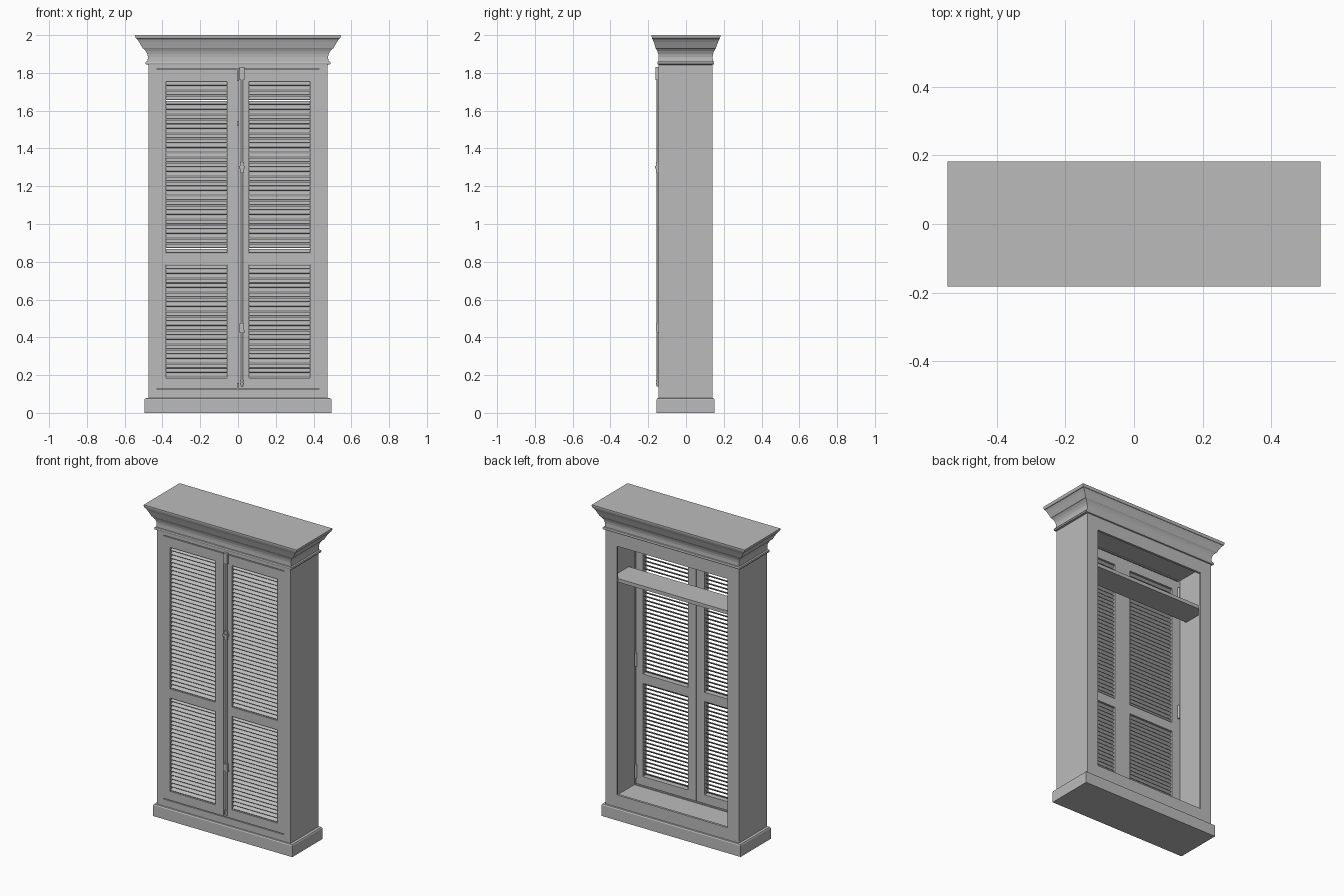
import bpy, bmesh, math
from mathutils import Matrix

if "Cube" in bpy.data.objects:
    bpy.data.objects.remove(bpy.data.objects["Cube"])

mat = bpy.data.materials.new("painted grey")
mat.diffuse_color = (0.5, 0.5, 0.5, 1)
mat.use_nodes = True
mat.node_tree.nodes["Principled BSDF"].inputs["Base Color"].default_value = mat.diffuse_color


def finish(bm, name):
    bmesh.ops.recalc_face_normals(bm, faces=bm.faces)
    me = bpy.data.meshes.new(name)
    bm.to_mesh(me)
    bm.free()
    me.materials.append(mat)
    ob = bpy.data.objects.new(name, me)
    bpy.context.collection.objects.link(ob)
    return ob


def loft(name, loops, closed=False):
    """Join four-point loops; cap the ends or close into a ring."""
    bm = bmesh.new()
    rings = [[bm.verts.new(p) for p in lp] for lp in loops]
    n = len(rings)
    for i in range(n if closed else n - 1):
        a, b = rings[i], rings[(i + 1) % n]
        for k in range(4):
            j = (k + 1) % 4
            bm.faces.new((a[k], a[j], b[j], b[k]))
    if not closed:
        bm.faces.new(rings[0])
        bm.faces.new(rings[-1])
    return finish(bm, name)


def flat_rect(hx, y0, y1, z):
    return [(-hx, y0, z), (hx, y0, z), (hx, y1, z), (-hx, y1, z)]


def upright_rect(hx, z0, z1, y):
    return [(-hx, y, z0), (hx, y, z0), (hx, y, z1), (-hx, y, z1)]


def add_box(bm, x0, x1, y0, y1, z0, z1):
    m = (Matrix.Translation(((x0 + x1) / 2, (y0 + y1) / 2, (z0 + z1) / 2))
         @ Matrix.Diagonal((x1 - x0, y1 - y0, z1 - z0, 1)))
    bmesh.ops.create_cube(bm, size=1, matrix=m)


def add_cyl(bm, x, y, z0, z1, r, n=16):
    bmesh.ops.create_cone(bm, cap_ends=True, segments=n, radius1=r, radius2=r,
                          depth=z1 - z0, matrix=Matrix.Translation((x, y, (z0 + z1) / 2)))


# plinth with a small stepped top edge
loft("plinth", [flat_rect(.495, -.155, .152, 0), flat_rect(.495, -.155, .152, .07),
                flat_rect(.491, -.151, .148, .077), flat_rect(.476, -.146, .141, .079)])

# hollow body: front door opening, wide inside, lipped opening at the back
body = [(.475, .075, 1.85, -.145), (.475, .075, 1.85, .14),
        (.395, .157, 1.758, .14), (.395, .157, 1.758, .125),
        (.44, .118, 1.828, .125), (.44, .118, 1.828, -.103),
        (.43, .123, 1.822, -.103), (.43, .123, 1.822, -.145)]
loft("cabinet_body", [upright_rect(*p) for p in body], closed=True)

# crown moulding: (overhang fraction, height)
crown = [(.0, 1.843), (.18, 1.845), (.22, 1.852), (.18, 1.859), (.05, 1.861),
         (.03, 1.885), (.08, 1.9), (.2, 1.915), (.36, 1.927), (.42, 1.929),
         (.55, 1.945), (.7, 1.963), (.88, 1.98), (.93, 1.981), (1, 1.992), (1, 2)]
loft("crown", [flat_rect(.475 + .069 * t, -.144 - .038 * t, .14 + .042 * t, z)
               for t, z in crown])

# shelf
bm = bmesh.new()
add_box(bm, -.44, .44, -.046, .125, 1.52, 1.543)
finish(bm, "shelf")

# louvred doors
xs = [.0015, .058, .381, .43]
zs = [.128, .185, .785, .845, 1.755, 1.817]
for side, label in ((-1, "left"), (1, "right")):
    # one-piece door frame with two holes
    bm = bmesh.new()
    g = [[bm.verts.new((side * x, -.145, z)) for z in zs] for x in xs]
    for i in range(3):
        for j in range(5):
            if i == 1 and j in (1, 3):
                continue
            bm.faces.new((g[i][j], g[i + 1][j], g[i + 1][j + 1], g[i][j + 1]))
    ext = bmesh.ops.extrude_face_region(bm, geom=bm.faces[:], use_keep_orig=True)
    for v in ext["geom"]:
        if isinstance(v, bmesh.types.BMVert):
            v.co.y = -.105
    finish(bm, label + "_door_frame")

    # slats tilt down toward the front
    bm = bmesh.new()
    for z0, z1, n in ((.185, .785, 24), (.845, 1.755, 36)):
        step = (z1 - z0) / n
        for k in range(n):
            m = (Matrix.Translation((side * .2195, -.126, z0 + (k + .5) * step))
                 @ Matrix.Rotation(math.radians(38), 4, 'X')
                 @ Matrix.Diagonal((.325, .03, .005, 1)))
            bmesh.ops.create_cube(bm, size=1, matrix=m)
    finish(bm, label + "_door_slats")

    # hinges on the inside
    bm = bmesh.new()
    for z in (.21, .93, 1.73):
        add_cyl(bm, side * .427, -.1, z - .043, z + .043, .008, 12)
    finish(bm, label + "_hinges")

# long bolt on the right door
X = .021
bm = bmesh.new()
add_cyl(bm, X, -.149, .14, 1.82, .006)
for z in (.155, .17):
    add_cyl(bm, X, -.15, z - .004, z + .004, .009)
bolt = finish(bm, "bolt_rod")
bpy.context.view_layer.objects.active = bolt
bolt.select_set(True)
bpy.ops.object.shade_smooth_by_angle()

# bolt keepers
bm = bmesh.new()
add_box(bm, X - .013, X + .013, -.161, -.144, 1.762, 1.83)
add_box(bm, X - .011, X + .011, -.158, -.144, 1.273, 1.328)
add_box(bm, X - .016, X + .016, -.163, -.144, 1.293, 1.308)
add_box(bm, X - .012, X + .012, -.16, -.144, .432, .474)
add_box(bm, X - .016, X + .016, -.157, -.144, .426, .436)
finish(bm, "bolt_keepers")

# keyhole plate
bm = bmesh.new()
add_box(bm, -.007, -.002, -.147, -.144, 1.5, 1.52)
finish(bm, "keyhole_plate")
